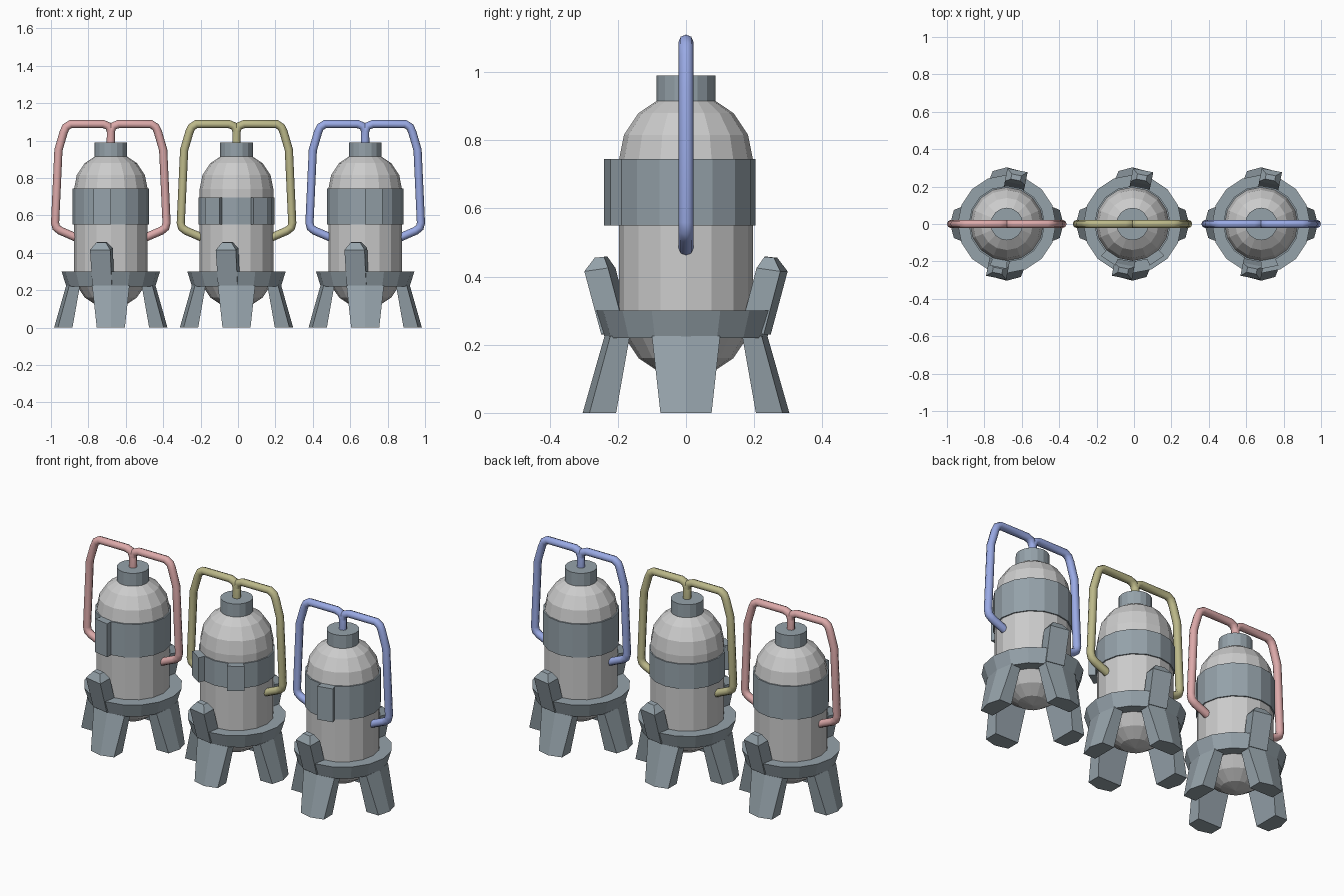
import bpy, bmesh
from math import sin, cos, pi, radians

if "Cube" in bpy.data.objects:
    bpy.data.objects.remove(bpy.data.objects["Cube"])

SEG = 16


def material(name, rgb):
    m = bpy.data.materials.new(name)
    m.diffuse_color = (*rgb, 1)
    m.use_nodes = True
    m.node_tree.nodes["Principled BSDF"].inputs["Base Color"].default_value = m.diffuse_color
    return m


shell = material("shell", (0.56, 0.59, 0.57))
steel = material("steel", (0.30, 0.36, 0.40))


def finish(bm, name, mat, cx):
    bmesh.ops.remove_doubles(bm, verts=bm.verts, dist=1e-5)
    bmesh.ops.recalc_face_normals(bm, faces=bm.faces)
    me = bpy.data.meshes.new(name)
    bm.to_mesh(me)
    bm.free()
    me.materials.append(mat)
    ob = bpy.data.objects.new(name, me)
    ob.location.x = cx
    bpy.context.collection.objects.link(ob)
    return ob


def around(r, a, z, t=0):
    # a = degrees from the front towards +x, t = sideways offset
    a = radians(a)
    return (r * sin(a) + t * cos(a), -r * cos(a) + t * sin(a), z)


def loft(bm, rings):
    rows = [[bm.verts.new(p) for p in ring] for ring in rings]
    n = len(rows[0])
    for lo, hi in zip(rows, rows[1:]):
        for i in range(n):
            j = (i + 1) % n
            bm.faces.new((lo[i], lo[j], hi[j], hi[i]))
    bm.faces.new(rows[0][::-1])
    bm.faces.new(rows[-1])


def lathe(name, profile, mat, cx):
    bm = bmesh.new()
    loft(bm, [[around(r, i * 360 / SEG, z) for i in range(SEG)] for r, z in profile])
    return finish(bm, name, mat, cx)


def pipe(name, mat, cx):
    half = [(0, .97), (0, 1.05), (.012, 1.077), (.04, 1.088), (.215, 1.088),
            (.24, 1.072), (.252, 1.045), (.28, .95), (.298, .56), (.292, .535),
            (.27, .518), (.17, .475)]
    cu = bpy.data.curves.new(name, 'CURVE')
    cu.dimensions = '3D'
    cu.bevel_depth = 0.022
    cu.bevel_resolution = 2
    cu.use_fill_caps = True
    for s in (-1, 1):
        sp = cu.splines.new('POLY')
        sp.points.add(len(half) - 1)
        for p, (x, z) in zip(sp.points, half):
            p.co = (s * x, 0, z, 1)
        sp.use_smooth = True
    cu.materials.append(mat)
    ob = bpy.data.objects.new(name, cu)
    ob.location.x = cx
    bpy.context.collection.objects.link(ob)


def unit(tag, cx, rgb, band_top, clasps):
    # domed tank body
    R = 0.197
    prof = [(R * sin(k * pi / 8), 0.30 - R * cos(k * pi / 8)) for k in range(5)]
    prof += [(R * cos(k * pi / 8), 0.74 + R * sin(k * pi / 8)) for k in range(5)]
    prof[0], prof[-1] = (0.002, prof[0][1]), (0.002, prof[-1][1])
    lathe(tag + "_tank", prof, shell, cx)
    lathe(tag + "_cap", [(.087, .88), (.087, .99)], steel, cx)
    lathe(tag + "_base_ring", [(.238, .22), (.263, .30)], steel, cx)
    lathe(tag + "_band", [(.204, .55), (.204, band_top)], steel, cx)

    # raised clasps on single facets of the band
    bm = bmesh.new()
    for a in clasps:
        loft(bm, [[around(.19, a, z), around(.24, a, z),
                   around(.24, a + 22.5, z), around(.19, a + 22.5, z)]
                  for z in (.55, band_top)])
    finish(bm, tag + "_clasps", steel, cx)

    # four splayed legs
    bm = bmesh.new()
    for a in (0, 90, 180, 270):
        def section(z, w, inner, side, tip):
            return [around(r, a, z, t) for r, t in
                    ((inner, -w), (side, -w), (tip, 0), (side, w), (inner, w))]
        loft(bm, [section(0, .075, .205, .283, .303),
                  section(.225, .1, .165, .222, .239)])
    finish(bm, tag + "_legs", steel, cx)

    # two leaning posts on the ring
    bm = bmesh.new()
    for a in (-11.25, 168.75):
        def quad(i, zi, o, zo, w):
            return [around(i, a, zi, -w), around(o, a, zo, -w),
                    around(o, a, zo, w), around(i, a, zi, w)]
        loft(bm, [quad(.175, .25, .243, .23, .053),
                  quad(.222, .425, .293, .415, .055),
                  quad(.24, .458, .268, .455, .026)])
    finish(bm, tag + "_posts", steel, cx)

    pipe(tag + "_pipe", material(tag + "_paint", rgb), cx)


unit("left", -.68, (.72, .40, .40), .745, (-22.5,))
unit("middle", -.008, (.50, .48, .25), .695, (-45, 22.5))
unit("right", .68, (.32, .40, .78), .745, (0,))
